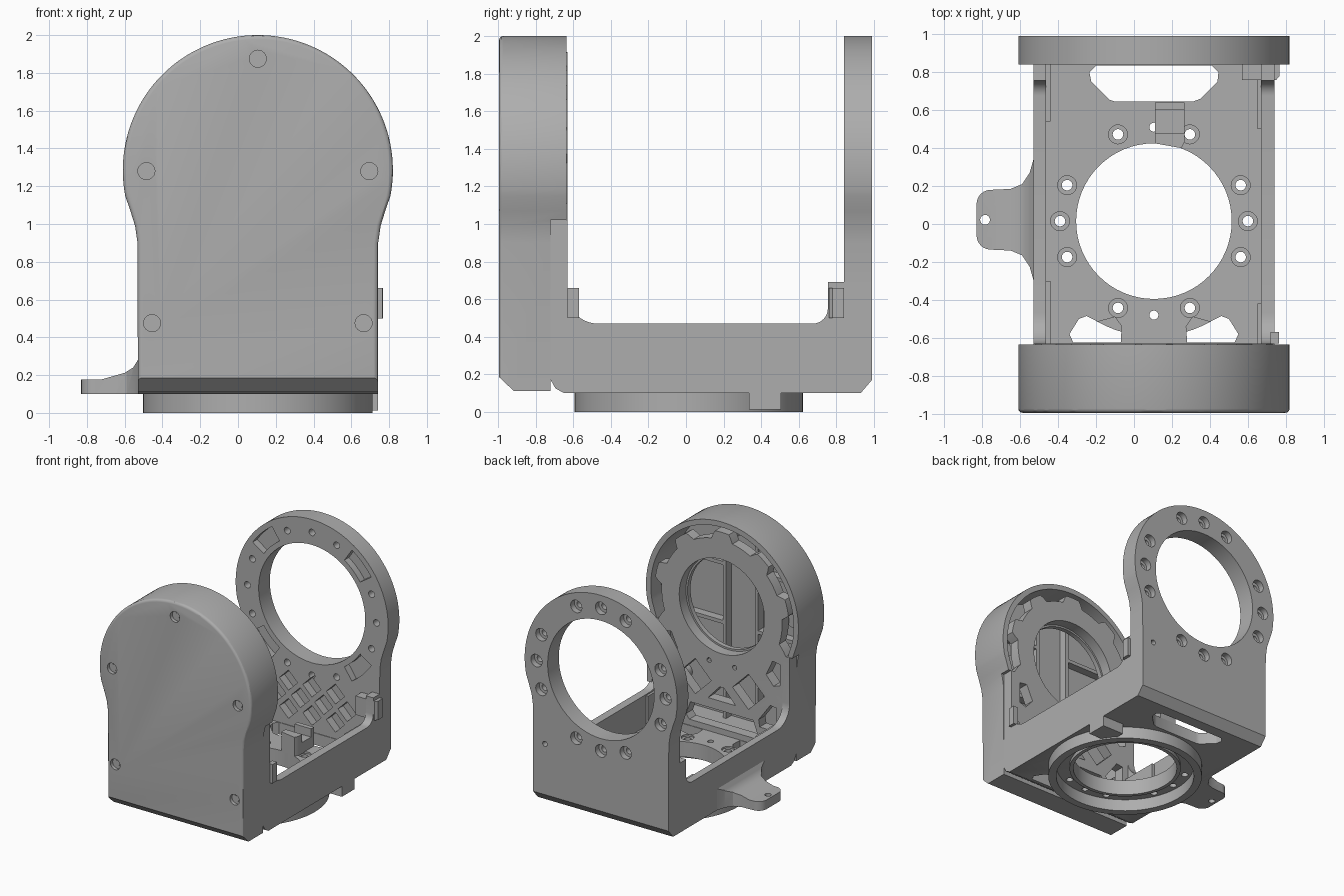
import bpy, bmesh
from math import sin, cos, pi, radians, sqrt

cube = bpy.data.objects.get("Cube")
if cube:
    bpy.data.objects.remove(cube)

grey = bpy.data.materials.new("satin_grey")
grey.use_nodes = True
grey.diffuse_color = (0.42, 0.42, 0.42, 1)
grey.node_tree.nodes["Principled BSDF"].inputs["Base Color"].default_value = (0.42, 0.42, 0.42, 1)

CX, CZ, R, HW = 0.105, 1.285, 0.715, 0.635   # axis of the round heads, head radius, half width
FY = 0.015                                   # centre of the floor opening


# ---------- helpers ----------
def place(axis, p, t):
    return {"x": (t, *p), "y": (p[0], t, p[1]), "z": (*p, t)}[axis]


def prism(name, axis, lo, hi, *outlines):
    """One object holding every outline extruded along an axis."""
    bm = bmesh.new()
    for pts in outlines:
        a = [bm.verts.new(place(axis, p, lo)) for p in pts]
        b = [bm.verts.new(place(axis, p, hi)) for p in pts]
        bm.faces.new(a)
        bm.faces.new(b[::-1])
        for i in range(len(pts)):
            j = (i + 1) % len(pts)
            bm.faces.new((a[j], a[i], b[i], b[j]))
    bmesh.ops.recalc_face_normals(bm, faces=bm.faces)
    me = bpy.data.meshes.new(name)
    bm.to_mesh(me)
    bm.free()
    me.materials.append(grey)
    ob = bpy.data.objects.new(name, me)
    bpy.context.scene.collection.objects.link(ob)
    return ob


def cut(targets, cutter, op="DIFFERENCE"):
    cutter.hide_render = True
    for ob in targets:
        m = ob.modifiers.new("cut", "BOOLEAN")
        m.operation, m.object, m.solver = op, cutter, "EXACT"
        bpy.context.view_layer.objects.active = ob
        bpy.ops.object.modifier_apply(modifier=m.name)
    bpy.data.objects.remove(cutter)


def arc(c, r, a0, a1, n):
    return [(c[0] + r * cos(radians(a0 + (a1 - a0) * i / n)),
             c[1] + r * sin(radians(a0 + (a1 - a0) * i / n))) for i in range(n + 1)]


def circle(c, r, n=32):
    return arc(c, r, 0, 360 - 360 / n, n - 1)


def box(x0, x1, y0, y1):
    return [(x0, y0), (x1, y0), (x1, y1), (x0, y1)]


def diamond(x, z, w, h):
    return [(x - w, z), (x, z - h), (x + w, z), (x, z + h)]


def mirrored(pts):
    return [(2 * CX - x, z) for x, z in pts]


def around(c, r, angles):
    return [(c[0] + r * cos(radians(a)), c[1] + r * sin(radians(a))) for a in angles]


def head_outline(z0, d=0.0):
    """Round head on a narrower body, inset by d."""
    neck = [(HW, z0 + d)] + ([(HW + 0.002, 0.9)] if z0 < 0.85 else [])
    neck += [(0.65, 0.99), (0.675, 1.07)]
    side = [(CX + x - d, z) for x, z in neck]
    return side + arc((CX, CZ), R - d, -11, 191, 72) + mirrored(side)[::-1]


# ---------- fork: U-shaped frame with pocketed floor ----------
profile = [(-0.72, 0.17), (-0.695, 0.125), (-0.65, 0.1), (0.93, 0.1), (0.99, 0.17), (0.99, 0.69), (0.755, 0.69)]
profile += arc((0.675, 0.55), 0.08, 0, -90, 8) + arc((-0.47, 0.63), 0.16, 270, 180, 10)
profile += [(-0.63, 1.02), (-0.72, 1.02)]
fork = prism("fork_frame", "x", CX - HW, CX + HW, profile)
cut([fork], prism("pocket", "z", 0.2, 1.5, box(-0.465, 0.67, -0.63, 0.84)))

# ---------- rear ring plate ----------
rear = prism("rear_ring_plate", "y", 0.84, 0.99, head_outline(0.69))
pair = [fork, rear]
cut(pair, prism("bore", "y", 0.7, 1.1, circle((CX, CZ), 0.5, 64)))
spots = around((CX, CZ), 0.605, [q + d for q in (0, 90, 180, 270) for d in (-22.5, 0, 22.5)])
cut(pair, prism("screw_holes", "y", 0.8, 1.1, *[circle(p, 0.028, 16) for p in spots]))
cut(pair, prism("counterbores", "y", 0.94, 1.1, *[circle(p, 0.053, 20) for p in spots]))
cut(pair, prism("arc_pockets", "y", 0.8, 0.9,
                *[arc((CX, CZ), 0.67, a - 11, a + 11, 6) + arc((CX, CZ), 0.545, a + 11, a - 11, 6)
                  for a in (45, 135, 225, 315)]))
# lattice of diamond recesses on the inner face, and a small side hole
lattice = [diamond(CX + x, z, 0.085, 0.085)
           for x, z in [(-0.22, 0.58), (0, 0.58), (0.22, 0.58), (-0.11, 0.46), (0.11, 0.46),
                        (-0.33, 0.46), (0.33, 0.46), (-0.22, 0.34), (0, 0.34), (0.22, 0.34)]]
cut([fork], prism("lattice", "y", 0.8, 0.91, *lattice))
cut([fork], prism("side_hole", "y", 0.9, 1.1, circle((0.63, 0.6), 0.022, 16)))

# ---------- floor openings ----------
cut([fork], prism("floor_bore", "z", 0, 0.3, circle((CX, FY), 0.41, 64)))
rear_slot = [(-0.2, 0.835), (-0.235, 0.8), (-0.225, 0.75), (-0.13, 0.655), (-0.1, 0.645),
             (0.31, 0.645), (0.35, 0.66), (0.44, 0.75), (0.445, 0.8), (0.41, 0.835)]
front_slot = [(-0.32, -0.625), (-0.34, -0.58), (-0.29, -0.5), (-0.25, -0.485), (-0.19, -0.515),
              (-0.1, -0.49), (-0.065, -0.54), (-0.07, -0.625)]
cut([fork], prism("slots", "z", 0, 0.3, rear_slot, front_slot, mirrored(front_slot)))
spots = around((CX, FY), 0.495, (0, 22.5, 67.5, 112.5, 157.5, 180, 202.5, 247.5, 292.5, 337.5))
cut([fork], prism("floor_screws", "z", 0, 0.3, *[circle(p, 0.028, 16) for p in spots],
                  *[circle(p, 0.024, 16) for p in around((CX, FY), 0.495, (90, 270))]))
cut([fork], prism("floor_counterbores", "z", 0.185, 0.3, *[circle(p, 0.05, 20) for p in spots]))

# ---------- front motor plate ----------
lobed = []
for i in range(121):
    a = -30 + 2 * i
    near = min(abs(a - k) for k in (-28, 14, 52, 90, 128, 166, 208))
    r = 0.63 if near < 7 else 0.60 if near < 10 else 0.565
    lobed.append((CX + r * cos(radians(a)), max(1.02, CZ + r * sin(radians(a)))))
plate = prism("front_motor_plate", "y", -0.72, -0.63, [(CX + 0.6, 1.02)] + lobed[4:-4] + [(CX - 0.6, 1.02)])
cut([fork, plate], prism("motor_bore", "y", -0.8, -0.5, circle((CX, CZ), 0.4, 64)))
upper_window = [(-0.44, 0.94), (-0.44, 0.76), (-0.38, 0.74), (-0.31, 0.82), (-0.37, 0.95)]
lower_window = [(-0.41, 0.56), (-0.41, 0.36), (-0.25, 0.36), (-0.24, 0.42), (-0.35, 0.57)]
cut([fork], prism("windows", "y", -0.8, -0.5,
                  diamond(CX - 0.25, 0.63, 0.15, 0.15), diamond(CX + 0.25, 0.63, 0.15, 0.15),
                  [(CX - 0.13, 0.48), (CX + 0.13, 0.48), (CX + 0.02, 0.6), (CX - 0.02, 0.6)],
                  [(-0.2, 0.25), (0.41, 0.25), (0.44, 0.29), (0.4, 0.4), (-0.19, 0.4), (-0.23, 0.29)],
                  upper_window, mirrored(upper_window), lower_window, mirrored(lower_window),
                  *[circle((CX + x, 0.8), 0.02, 12) for x in (-0.12, 0.12)]))
rim = prism("motor_seat_ring", "y", -0.76, -0.72, circle((CX, CZ), 0.46, 64))
cut([rim], prism("seat_bore", "y", -0.9, -0.5, circle((CX, CZ), 0.385, 64)))

# ---------- front cover: rounded hollow shell ----------
cover = prism("front_cover", "y", -0.995, -0.635, head_outline(0.11))
bm = bmesh.new()
bm.from_mesh(cover.data)
edges = [e for e in bm.edges if all(v.co.y < -0.99 for v in e.verts)]
bmesh.ops.bevel(bm, geom=edges, offset=0.022, segments=3, profile=0.5, affect="EDGES")
bm.to_mesh(cover.data)
bm.free()
cut([cover], prism("bottom_chamfer", "x", -1, 1, [(-1.1, 0), (-0.91, 0), (-0.91, 0.105), (-1.0, 0.19), (-1.1, 0.19)]))
cut([cover], prism("cavity", "y", -0.95, -0.5, head_outline(0.16, 0.045)))
cut([cover], prism("lower_step", "x", -1, 1, box(-0.722, -0.5, 0, 1.02)))
screws = [(CX, 1.875), (CX - 0.59, 1.28), (CX + 0.59, 1.28), (CX - 0.56, 0.475), (CX + 0.56, 0.475)]
cut([cover], prism("screw_seats", "y", -1.1, -0.965, *[circle(p, 0.045, 24) for p in screws]))
prism("cover_screws", "y", -0.97, -0.955, *[circle(p, 0.028, 6) for p in screws])
prism("cover_bosses", "y", -0.955, -0.74, *[circle(p, 0.06, 24) for p in screws])
prism("cover_ribs", "y", -0.955, -0.88, box(0.24, 0.27, 0.2, 1.85), box(-0.06, -0.03, 0.2, 1.85),
      box(-0.5, -0.06, 1.0, 1.03), box(0.27, 0.71, 1.0, 1.03), box(-0.5, -0.06, 1.5, 1.53), box(0.27, 0.71, 1.5, 1.53))

# ---------- base ring under the floor ----------
base = prism("base_ring", "z", 0.0, 0.1, circle((CX, FY), 0.608, 72))
cut([base], prism("base_recess", "z", -0.1, 0.2, circle((CX, FY), 0.545, 72)))
prism("base_stop_block", "z", 0.012, 0.1, box(0.54, 0.74, 0.335, 0.505))
lip = prism("inner_lip", "z", 0.07, 0.1, circle((CX, FY), 0.44, 64))
cut([lip], prism("lip_bore", "z", 0, 0.2, circle((CX, FY), 0.41, 64)))

# ---------- side flange ----------
half = [(-0.5, 0.36), (-0.53, 0.34), (-0.55, 0.27), (-0.59, 0.21), (-0.65, 0.185)] + arc((-0.755, 0.105), 0.075, 90, 180, 6)
flange = prism("side_flange", "z", 0.1, 0.4, half + [(x, 0.045 - y) for x, y in half[::-1]])
cut([flange], prism("flange_shape", "y", -0.5, 0.5, [(-0.9, 0.1), (-0.5, 0.1), (-0.5, 0.29), (-0.53, 0.28), (-0.555, 0.24),
                    (-0.6, 0.212), (-0.72, 0.178), (-0.9, 0.178)]), "INTERSECT")
cut([flange], prism("flange_hole", "z", 0, 0.4, circle((-0.785, 0.022), 0.026, 16)))

# ---------- small fittings ----------
prism("cable_clip", "z", 0.5, 0.66, [(0.57, 0.76), (0.75, 0.76), (0.768, 0.78), (0.768, 0.84), (0.57, 0.84)])
prism("front_clip", "z", 0.5, 0.66, box(0.72, 0.765, -0.63, -0.57))
stop = prism("floor_stop_block", "z", 0.195, 0.36, [(0.11, 0.425), (0.25, 0.4), (0.265, 0.43), (0.265, 0.64), (0.11, 0.64)])
cut([stop], prism("stop_notch", "x", 0, 0.5, box(0.48, 0.6, 0.29, 0.5)))
prism("wall_pads", "z", 0.15, 0.46, box(-0.47, -0.44, 0.54, 0.84), box(-0.47, -0.44, -0.63, -0.3),
      box(0.65, 0.68, 0.5, 0.84), box(0.65, 0.68, -0.63, -0.42))

# ---------- smooth curved sides, keep sharp edges ----------
for ob in bpy.context.scene.objects:
    if ob.type == "MESH":
        bpy.context.view_layer.objects.active = ob
        bpy.ops.object.select_all(action="DESELECT")
        ob.select_set(True)
        bpy.ops.object.shade_smooth_by_angle(angle=radians(30))
